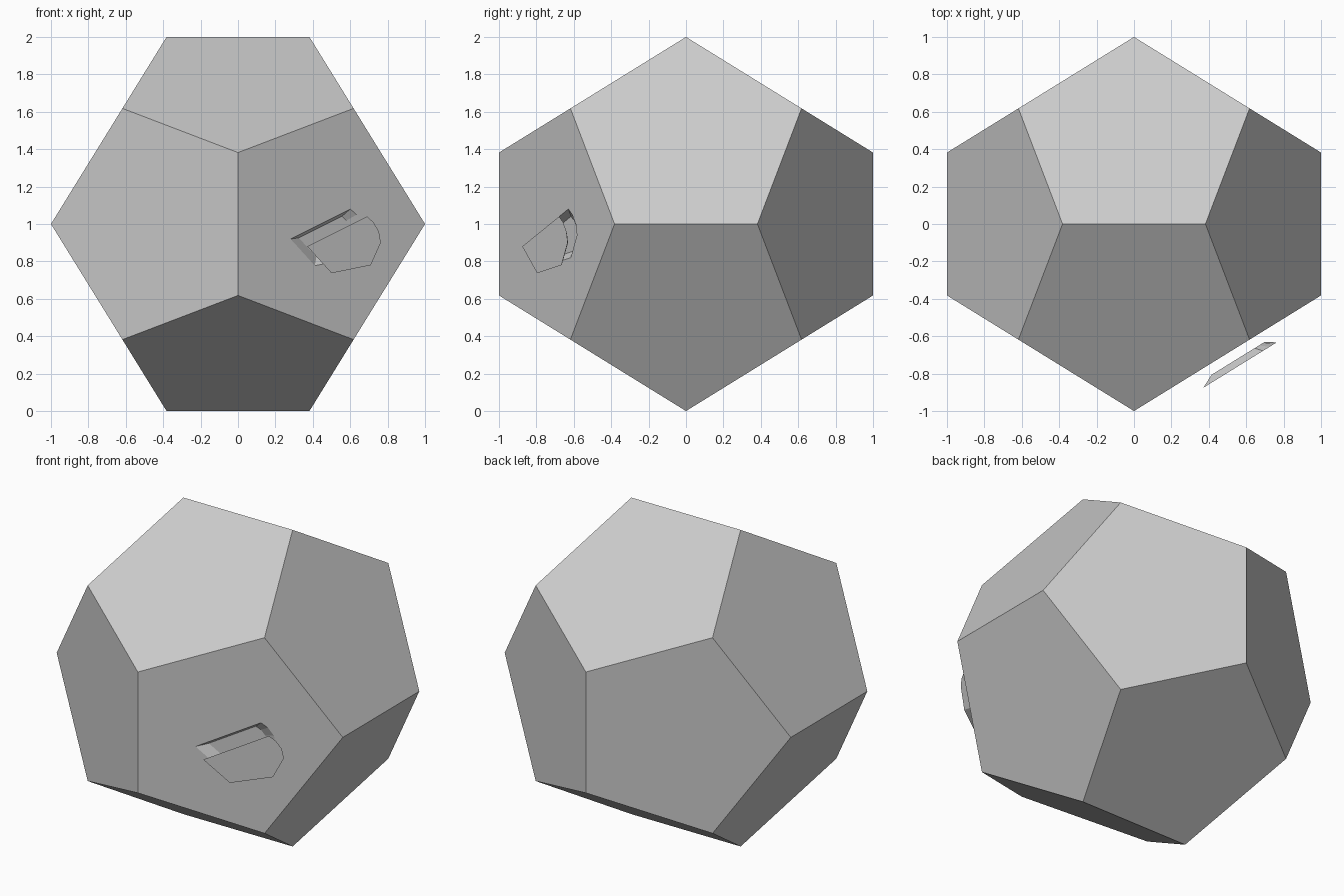
import bpy, bmesh
from mathutils import Vector
from itertools import product

if "Cube" in bpy.data.objects:
    bpy.data.objects.remove(bpy.data.objects["Cube"])

G = 0.618034          # golden ratio proportions of the solid
S = 1 - G
CENTRE = Vector((0, 0, 1))

# local frame of the front-right face
N = Vector((1, -1 / G, 0)).normalized()
U = Vector((-N.y, N.x, 0))
V = Vector((0, 0, 1))
FACE_DIST = -N.y      # distance of the face from the centre


def hull_object(name, points):
    bm = bmesh.new()
    for p in points:
        bm.verts.new(p)
    res = bmesh.ops.convex_hull(bm, input=bm.verts)
    junk = {v for v in res["geom_interior"] + res["geom_unused"]
            if isinstance(v, bmesh.types.BMVert)}
    bmesh.ops.delete(bm, geom=list(junk), context='VERTS')
    bmesh.ops.dissolve_limit(bm, angle_limit=0.01, verts=bm.verts, edges=bm.edges)
    bmesh.ops.recalc_face_normals(bm, faces=bm.faces)
    mesh = bpy.data.meshes.new(name)
    bm.to_mesh(mesh)
    bm.free()
    obj = bpy.data.objects.new(name, mesh)
    bpy.context.collection.objects.link(obj)
    return obj


# twelve-sided body
corners = [Vector(p) * G for p in product((-1, 1), repeat=3)]
for a, b in product((-1, 1), repeat=2):
    corners += [Vector((a * S, 0, b)), Vector((0, a, b * S)), Vector((a, b * S, 0))]
body = hull_object("body", [c + CENTRE for c in corners])

# outline of the chip in face coordinates
OUTLINE = [(-0.145, -0.12), (0.23, 0.04), (0.27, 0.01), (0.305, -0.04),
           (0.317, -0.10), (0.254, -0.22), (0.007, -0.263)]
MID = (0.12, -0.10)


def chip_points(shift_u, shift_v, dist, lip=0.0):
    rings = [(0.0, 1.0), (-0.036, 0.72)]
    if lip:
        rings.append((lip, 1.0))
    pts = []
    for depth, scale in rings:
        for u, v in OUTLINE:
            u = MID[0] + (u - MID[0]) * scale + shift_u
            v = MID[1] + (v - MID[1]) * scale + shift_v
            pts.append(CENTRE + U * u + V * v + N * (dist + depth))
    return pts


# loose chip floating off the face
hull_object("loose_chip", chip_points(0, 0, FACE_DIST + 0.089))

# matching hollow in the body
cutter = hull_object("hollow_cutter", chip_points(-0.05, 0.04, FACE_DIST, 0.02))
cutter.hide_render = True
cutter.hide_viewport = True
cut = body.modifiers.new("hollow", 'BOOLEAN')
cut.operation = 'DIFFERENCE'
cut.solver = 'EXACT'
cut.object = cutter
